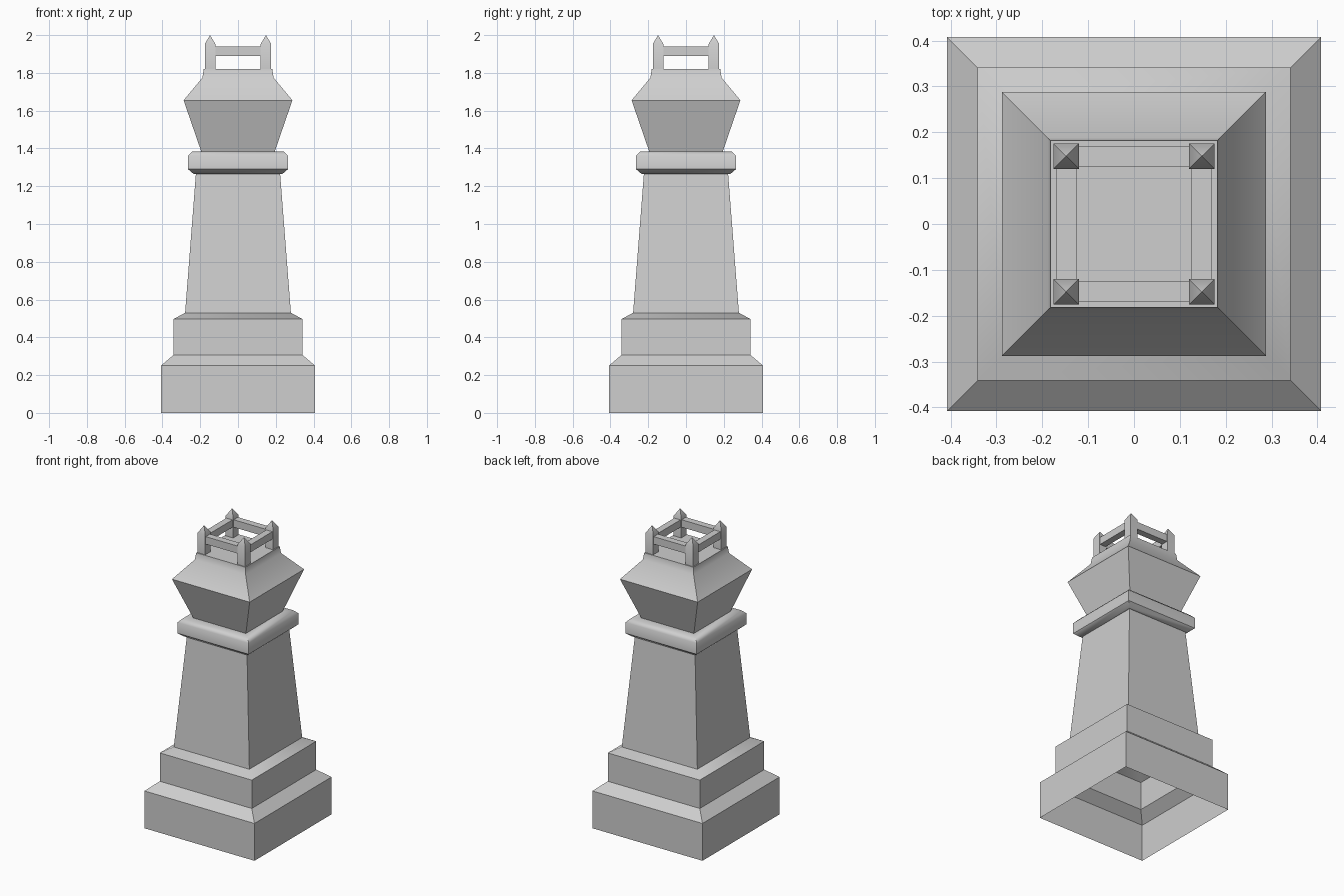
import bpy
import bmesh
import math

cube = bpy.data.objects.get("Cube")
if cube:
    bpy.data.objects.remove(cube, do_unlink=True)

# One plain grey for the whole piece
stone = bpy.data.materials.new("stone_grey")
stone.use_nodes = True
GREY = (0.62, 0.62, 0.62, 1)
stone.diffuse_color = GREY
stone.node_tree.nodes["Principled BSDF"].inputs["Base Color"].default_value = GREY

CORNERS = [(-1, -1), (1, -1), (1, 1), (-1, 1)]


def square_profile(name, profile, centres=((0, 0),), cap_bottom=False, cap_top=False):
    """Stack square rings (half width, z) into a shell at each centre."""
    bm = bmesh.new()
    for cx, cy in centres:
        rings = []
        for half, z in profile:
            if half == 0:
                rings.append([bm.verts.new((cx, cy, z))])
            else:
                rings.append([bm.verts.new((cx + half * x, cy + half * y, z))
                              for x, y in CORNERS])
        for low, high in zip(rings, rings[1:]):
            for i in range(4):
                j = (i + 1) % 4
                if len(high) == 1:
                    bm.faces.new((low[i], low[j], high[0]))
                else:
                    bm.faces.new((low[i], low[j], high[j], high[i]))
        if cap_bottom:
            bm.faces.new(rings[0][::-1])
        if cap_top:
            bm.faces.new(rings[-1])
    return finish(name, bm)


def finish(name, bm):
    mesh = bpy.data.meshes.new(name)
    bm.to_mesh(mesh)
    bm.free()
    mesh.materials.append(stone)
    obj = bpy.data.objects.new(name, mesh)
    bpy.context.collection.objects.link(obj)
    bpy.ops.object.select_all(action='DESELECT')
    obj.select_set(True)
    bpy.context.view_layer.objects.active = obj
    bpy.ops.object.shade_smooth_by_angle(angle=math.radians(47))
    return obj


# Hollow body, open underneath: stepped base, shaft, collar, flared head, deck
square_profile("body", [
    (0.408, 0), (0.408, 0.25),
    (0.341, 0.307), (0.341, 0.497),
    (0.28, 0.53), (0.223, 1.265),
    (0.235, 1.265), (0.264, 1.29), (0.264, 1.363), (0.242, 1.385),
    (0.195, 1.385), (0.288, 1.655),
    (0.188, 1.775), (0.182, 1.82),
], cap_top=True)

# Four pointed crown posts
POST = 0.148
square_profile("crown_posts", [(0.028, 1.815), (0.028, 1.953), (0, 2.0)],
               centres=[(POST * x, POST * y) for x, y in CORNERS], cap_bottom=True)

# Four rails joining the posts
bm = bmesh.new()
for side in (-1, 1):
    for along_x in (True, False):
        rail = bmesh.ops.create_cube(bm, size=1)["verts"]
        length, width = 2 * POST, 0.045
        size = (length, width, 0.05) if along_x else (width, length, 0.05)
        place = (0, side * POST, 1.915) if along_x else (side * POST, 0, 1.915)
        bmesh.ops.scale(bm, vec=size, verts=rail)
        bmesh.ops.translate(bm, vec=place, verts=rail)
finish("crown_rails", bm)
